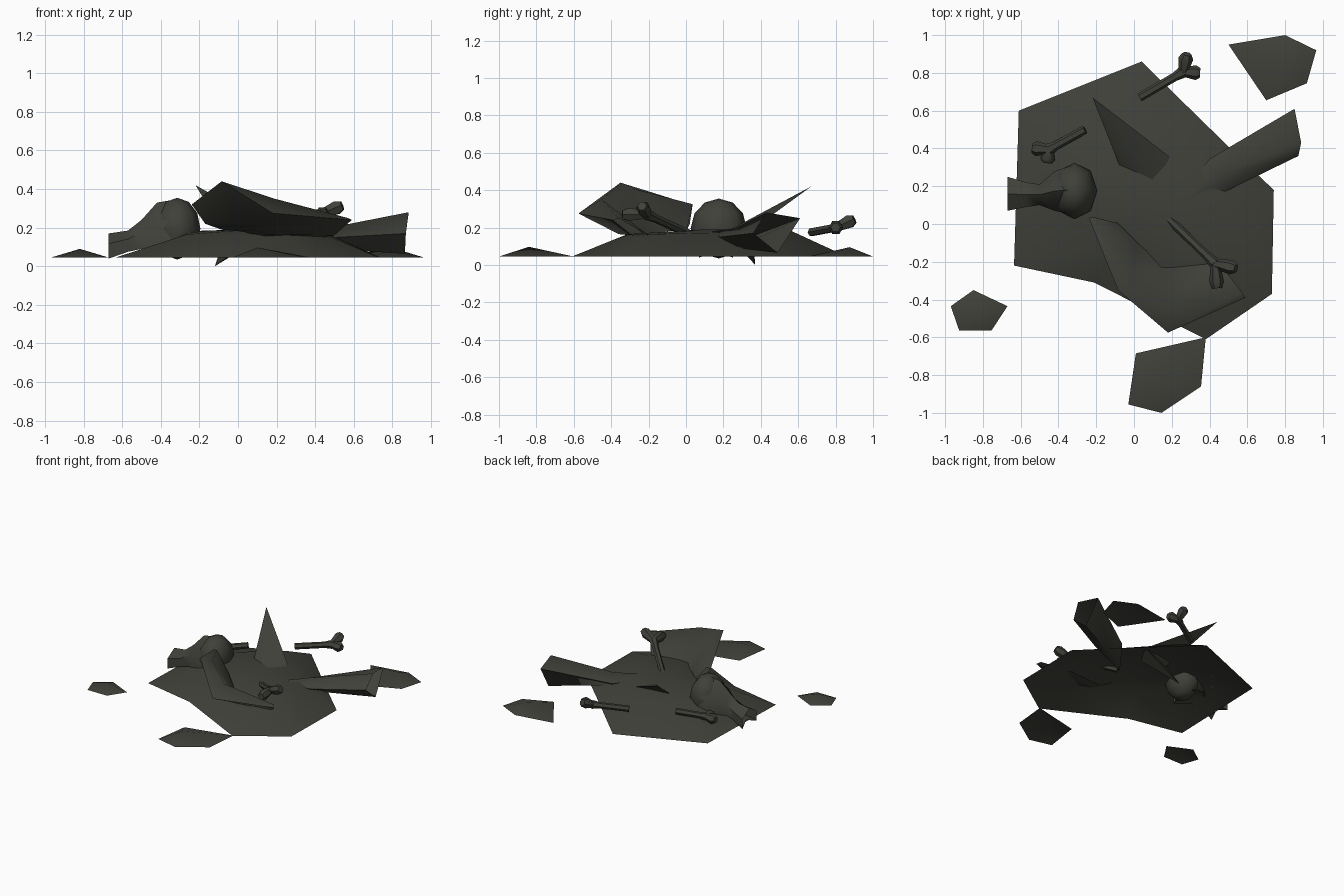
import bpy, bmesh, math
from mathutils import Vector

if "Cube" in bpy.data.objects:
    bpy.data.objects.remove(bpy.data.objects["Cube"])

mat = bpy.data.materials.new("dark olive grey")
mat.diffuse_color = (0.052, 0.052, 0.043, 1)
mat.use_nodes = True
mat.node_tree.nodes["Principled BSDF"].inputs["Base Color"].default_value = mat.diffuse_color


def finish(name, bm, angle=50):
    bmesh.ops.recalc_face_normals(bm, faces=bm.faces)
    me = bpy.data.meshes.new(name)
    bm.to_mesh(me)
    bm.free()
    me.materials.append(mat)
    ob = bpy.data.objects.new(name, me)
    bpy.context.collection.objects.link(ob)
    bpy.ops.object.select_all(action='DESELECT')
    ob.select_set(True)
    bpy.context.view_layer.objects.active = ob
    bpy.ops.object.shade_smooth_by_angle(angle=math.radians(angle))
    return ob


def loft(bm, rows, closed=False):
    """Skin faces between rows of points; one-point rows make a tip."""
    vr = [[bm.verts.new(p) for p in r] for r in rows]
    for a, b in zip(vr, vr[1:]):
        n = max(len(a), len(b))
        for i in range(n if closed else n - 1):
            j = (i + 1) % n
            q = []
            for v in (a[i % len(a)], a[j % len(a)], b[j % len(b)], b[i % len(b)]):
                if v not in q:
                    q.append(v)
            bm.faces.new(q)
    return vr


def ground_patch(name, outline, apex, base=0.045):
    bm = bmesh.new()
    loft(bm, [[(x, y, base) for x, y in outline], [apex]], True)
    finish(name, bm)


def bone(name, start, neck, tips, r=0.023):
    """Thin shaft ending in two angular prongs."""
    bm = bmesh.new()

    def limb(a, b, radii):
        a, b = Vector(a), Vector(b)
        d = (b - a).normalized()
        u = d.cross(Vector((0, 0, 1))).normalized()
        w = d.cross(u)
        rows = []
        for t, rad in radii:
            c = a.lerp(b, t)
            rows.append([c + rad * (math.cos(k * math.pi / 3) * u + math.sin(k * math.pi / 3) * w)
                         for k in range(6)])
        vr = loft(bm, rows, True)
        bm.faces.new(vr[0])
        bm.faces.new(vr[-1])

    limb(start, neck, [(0, r), (0.8, r), (1, r * 1.4)])
    for t in tips:
        limb(neck, t, [(-0.1, r), (0.75, r * 1.7), (1, r * 1.1)])
    finish(name, bm)


# Main earth mound, open underneath, gentler slope on its left side
out = [(0.04, 0.86), (-0.61, 0.60), (-0.635, -0.22), (-0.21, -0.31),
       (0.38, -0.61), (0.73, -0.37), (0.74, 0.18), (0.50, 0.41)]
bm = bmesh.new()
c = Vector((0.06, 0.1))
inner = []
for x, y in out:
    p = c.lerp(Vector((x, y)), 0.47 if x < 0 else 0.58)
    inner.append((p.x, p.y, 0.165 + 0.05 * max(0, p.y)))
loft(bm, [[(x, y, 0.045) for x, y in out], inner, [(c.x, c.y, 0.19)]], True)
finish("earth_mound", bm)

# Small loose patches around it
ground_patch("patch_back", [(0.5, 0.95), (0.8, 1.0), (0.965, 0.92), (0.915, 0.745), (0.7, 0.655)],
             (0.8, 0.875, 0.095))
ground_patch("patch_left", [(-0.85, -0.35), (-0.67, -0.435), (-0.755, -0.565), (-0.925, -0.565),
                            (-0.97, -0.435)], (-0.82, -0.46, 0.09))
ground_patch("patch_front", [(0.01, -0.685), (0.38, -0.6), (0.355, -0.86), (0.145, -1.0),
                             (-0.03, -0.955)], (0.1, -0.84, 0.097))

# Large curved shell fragment at the front: rim, raised ridge, foot, underside
rim = [(-0.24, 0.035, 0.32), (-0.085, -0.35, 0.44), (0.18, -0.575, 0.275), (0.59, -0.39, 0.24)]
ridge = [(-0.21, 0.035, 0.325), (-0.02, -0.29, 0.41), (0.19, -0.45, 0.35), (0.57, -0.36, 0.25)]
foot = [(-0.085, 0.005, 0.19), (0.02, -0.10, 0.18), (0.14, -0.21, 0.15), (0.44, -0.19, 0.15)]
under = [(-0.17, 0.02, 0.22), (-0.03, -0.20, 0.22), (0.15, -0.36, 0.165), (0.50, -0.29, 0.16)]
bm = bmesh.new()
loft(bm, [list(s) for s in zip(rim, ridge, foot, under)], True)
finish("shell_fragment", bm, 70)

# Tapered hollow log fragment at the right
bm = bmesh.new()
loft(bm, [[(0.15, 0.02, 0.165)],
          [(0.40, 0.345, 0.15), (0.45, 0.26, 0.195), (0.51, 0.185, 0.15), (0.47, 0.27, 0.09)],
          [(0.85, 0.61, 0.25), (0.885, 0.43, 0.28), (0.87, 0.36, 0.17), (0.865, 0.49, 0.065)]], True)
finish("log_fragment", bm, 80)

# Upright spike shard
bm = bmesh.new()
loft(bm, [[(-0.22, 0.67, 0.42)],
          [(0.19, 0.355, 0.19), (0.115, 0.21, 0.175), (-0.065, 0.28, 0.165)],
          [(-0.12, 0.37, 0.0)]], True)
finish("spike_shard", bm, 60)

# Skull: round cranium and flaring snout
bm = bmesh.new()
bmesh.ops.create_uvsphere(bm, u_segments=8, v_segments=6, radius=1)
for v in bm.verts:
    v.co = Vector((-0.315 + 0.12 * v.co.x, 0.175 + 0.15 * v.co.y, 0.195 + 0.16 * v.co.z))
finish("skull_cranium", bm, 60)
bm = bmesh.new()
rows = []
for x, y0, y1, z0, z1 in [(-0.33, 0.05, 0.31, 0.06, 0.345), (-0.42, 0.07, 0.28, 0.08, 0.33),
                          (-0.50, 0.10, 0.21, 0.09, 0.24), (-0.57, 0.09, 0.22, 0.075, 0.185),
                          (-0.67, 0.07, 0.25, 0.04, 0.17)]:
    ym = (y0 + y1) / 2
    rows.append([(x, y0, z0), (x, y0, z0 + 0.6 * (z1 - z0)), (x, ym, z1),
                 (x, y1, z0 + 0.6 * (z1 - z0)), (x, y1, z0), (x + 0.03, ym, z0 + 0.03)])
loft(bm, rows, True)
finish("skull_snout", bm)

# Scattered forked bones
bone("bone_back", (0.03, 0.67, 0.175), (0.26, 0.805, 0.20), [(0.28, 0.90, 0.245), (0.35, 0.80, 0.20)])
bone("bone_front", (0.18, 0.03, 0.16), (0.43, -0.21, 0.27), [(0.54, -0.235, 0.315), (0.44, -0.34, 0.27)])
bone("bone_left", (-0.26, 0.50, 0.17), (-0.45, 0.395, 0.14), [(-0.54, 0.40, 0.135), (-0.46, 0.325, 0.13)])
